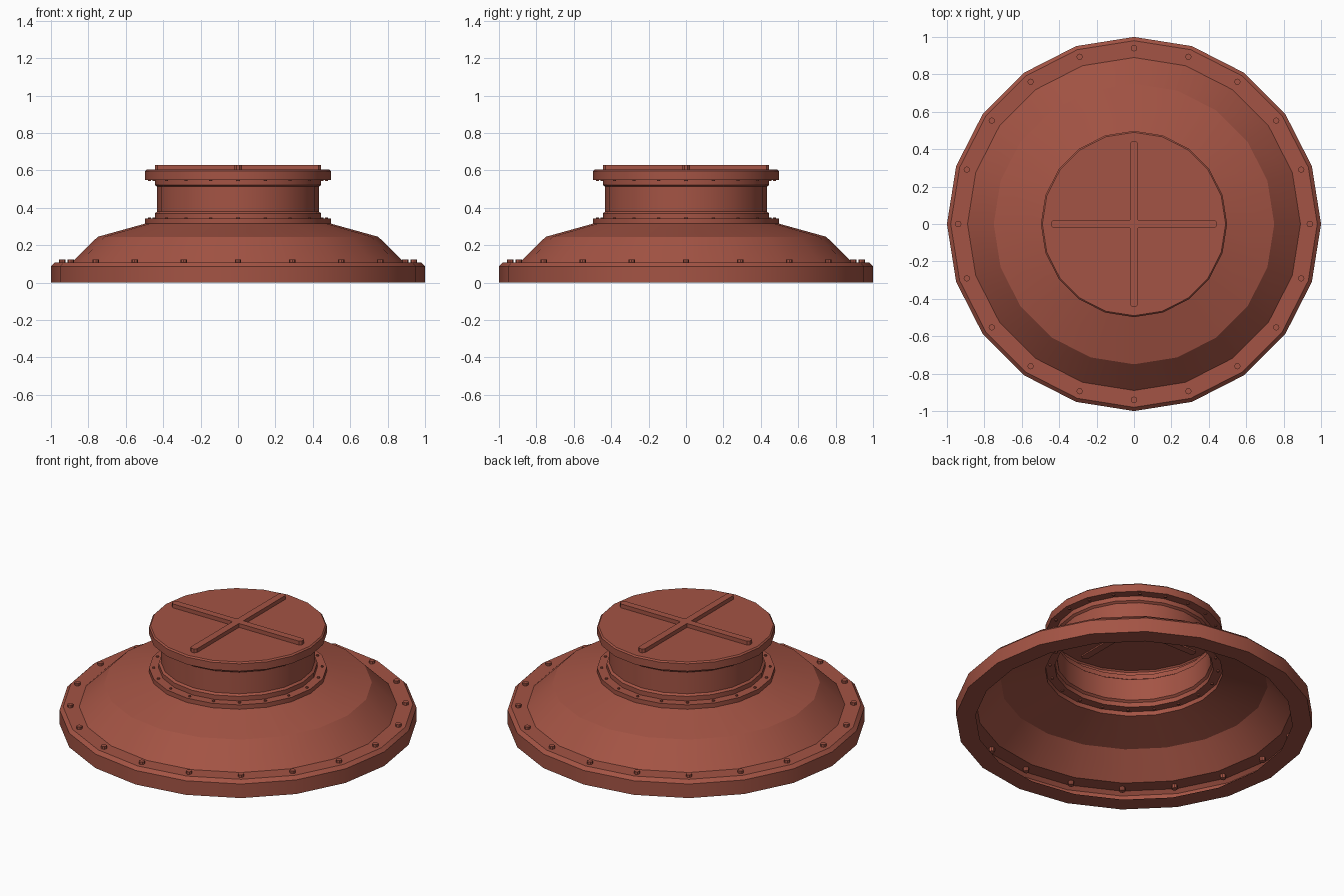
import bpy, bmesh
from math import pi, cos, sin, radians

if "Cube" in bpy.data.objects:
    bpy.data.objects.remove(bpy.data.objects["Cube"])

SIDES = 20
COLOUR = (0.37, 0.088, 0.058, 1)

red = bpy.data.materials.new("rusty_red")
red.use_nodes = True
red.diffuse_color = COLOUR
red.node_tree.nodes["Principled BSDF"].inputs["Base Color"].default_value = COLOUR


def finish(name, bm, recalc=True):
    """Turn a bmesh into a smooth shaded object with sharp edges kept."""
    if recalc:
        bmesh.ops.recalc_face_normals(bm, faces=bm.faces)
    mesh = bpy.data.meshes.new(name)
    bm.to_mesh(mesh)
    bm.free()
    mesh.materials.append(red)
    ob = bpy.data.objects.new(name, mesh)
    bpy.context.collection.objects.link(ob)
    bpy.ops.object.select_all(action="DESELECT")
    ob.select_set(True)
    bpy.context.view_layer.objects.active = ob
    bpy.ops.object.shade_smooth_by_angle(angle=radians(22))
    return ob


def lathe(name, profile, cap=False):
    """Revolve an outward-facing (radius, height) profile, listed bottom to top."""
    bm = bmesh.new()
    rings = [[bm.verts.new((r * cos(2 * pi * i / SIDES), r * sin(2 * pi * i / SIDES), z))
              for i in range(SIDES)] for r, z in profile]
    for low, high in zip(rings, rings[1:]):
        for i in range(SIDES):
            j = (i + 1) % SIDES
            bm.faces.new((low[i], low[j], high[j], high[i]))
    if cap:
        bm.faces.new(rings[-1])
    return finish(name, bm, recalc=False)


def bolt_ring(name, ring_radius, bolt_radius, bottom, top):
    """Circle of small bolts aligned with the corners of the body."""
    bm = bmesh.new()
    for i in range(SIDES):
        a = 2 * pi * i / SIDES
        made = bmesh.ops.create_cone(bm, cap_ends=True, segments=8, radius1=bolt_radius,
                                     radius2=bolt_radius, depth=top - bottom)
        bmesh.ops.translate(bm, verts=made["verts"],
                            vec=(ring_radius * cos(a), ring_radius * sin(a), (bottom + top) / 2))
    return finish(name, bm)


# Hollow flared base with an inward bottom lip
lathe("base_shell", [(0.89, 0), (1, 0), (1, 0.087), (0.98, 0.107), (0.89, 0.107),
                     (0.75, 0.245), (0.498, 0.315)])

# Lower collar, neck and upper collar
lathe("neck", [(0.498, 0.315), (0.498, 0.342), (0.445, 0.342), (0.445, 0.37), (0.432, 0.38),
               (0.432, 0.513), (0.445, 0.522), (0.445, 0.55)])

# Hollow lid
lathe("lid", [(0.445, 0.55), (0.498, 0.55), (0.498, 0.596), (0.49, 0.604)], cap=True)

# Bolts
bolt_ring("base_bolts", 0.94, 0.017, 0.083, 0.123)
bolt_ring("collar_bolts", 0.472, 0.008, 0.334, 0.349)
bolt_ring("lid_bolts", 0.472, 0.008, 0.543, 0.558)

# Raised cross on the lid: one outline arm repeated by quarter turns
HALF, LENGTH, CUT = 0.022, 0.444, 0.013
bm = bmesh.new()
outline = []
for k in range(4):
    c, s = cos(k * pi / 2), sin(k * pi / 2)
    for x, y in ((HALF, -HALF), (LENGTH - CUT, -HALF), (LENGTH, -HALF + CUT),
                 (LENGTH, HALF - CUT), (LENGTH - CUT, HALF)):
        outline.append(bm.verts.new((x * c - y * s, x * s + y * c, 0.596)))
face = bm.faces.new(outline)
extruded = bmesh.ops.extrude_face_region(bm, geom=[face], use_keep_orig=True)
raised = [v for v in extruded["geom"] if isinstance(v, bmesh.types.BMVert)]
bmesh.ops.translate(bm, verts=raised, vec=(0, 0, 0.032))
finish("lid_cross", bm)
